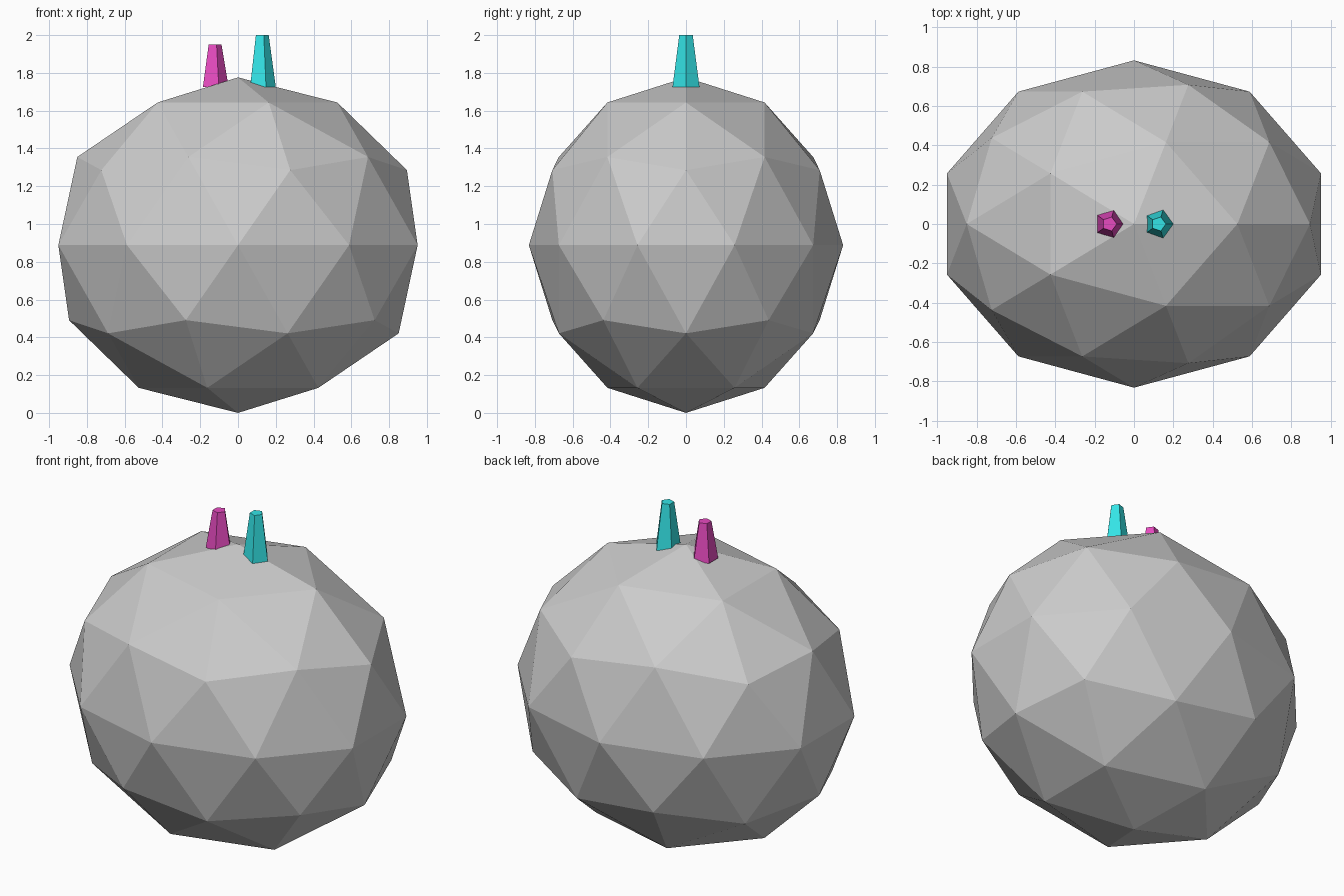
import bpy
import math

cube = bpy.data.objects.get("Cube")
if cube:
    bpy.data.objects.remove(cube, do_unlink=True)


def make_material(name, rgb):
    mat = bpy.data.materials.new(name)
    mat.use_nodes = True
    colour = (*rgb, 1.0)
    mat.diffuse_color = colour
    mat.node_tree.nodes["Principled BSDF"].inputs["Base Color"].default_value = colour
    return mat


grey = make_material("light grey", (0.6, 0.6, 0.6))
magenta = make_material("magenta", (0.8, 0.07, 0.53))
cyan = make_material("cyan", (0.035, 0.8, 0.82))

# Faceted round body, stretched sideways
half_height = 0.888
bpy.ops.mesh.primitive_ico_sphere_add(subdivisions=2, radius=1, location=(0, 0, half_height))
body = bpy.context.object
body.name = "body"
body.scale = (1.0, 0.832, half_height)
body.data.materials.append(grey)


# Tapered five-sided horns, one corner pointing to +x
def add_horn(name, x, top, mat):
    base = 1.725
    bpy.ops.mesh.primitive_cone_add(
        vertices=5, radius1=0.075, radius2=0.0375, depth=top - base,
        location=(x, 0, (base + top) / 2), rotation=(0, 0, -math.pi / 2))
    horn = bpy.context.object
    horn.name = name
    horn.data.materials.append(mat)


add_horn("right_horn", -0.125, 1.95, magenta)
add_horn("left_horn", 0.125, 2.0, cyan)
